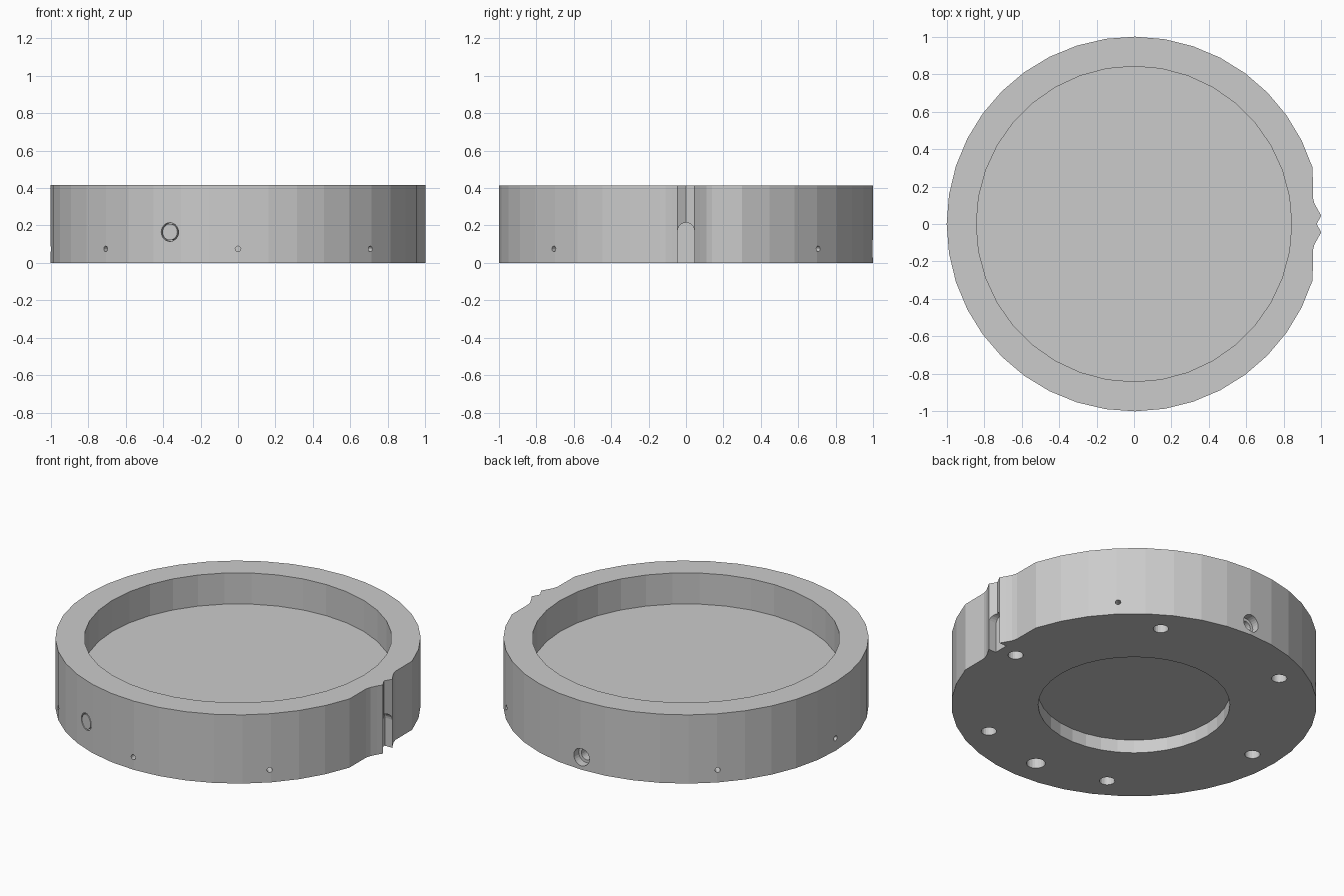
import bpy, bmesh
from math import radians, cos, sin, pi
from mathutils import Vector

if "Cube" in bpy.data.objects:
    bpy.data.objects.remove(bpy.data.objects["Cube"])

H = 0.415


def prism(name, outline, base, extrude):
    """Solid made by extruding a closed 3D outline along a vector."""
    bm = bmesh.new()
    face = bm.faces.new([bm.verts.new(Vector(p) + Vector(base)) for p in outline])
    new = bmesh.ops.extrude_face_region(bm, geom=[face])['geom']
    bmesh.ops.translate(bm, vec=extrude,
                        verts=[g for g in new if isinstance(g, bmesh.types.BMVert)])
    bmesh.ops.recalc_face_normals(bm, faces=bm.faces)
    me = bpy.data.meshes.new(name)
    bm.to_mesh(me)
    bm.free()
    ob = bpy.data.objects.new(name, me)
    bpy.context.collection.objects.link(ob)
    return ob


def circle(r, n):
    return [(r * cos(2 * pi * i / n), r * sin(2 * pi * i / n), 0) for i in range(n)]


def upright_hole(r, x, y, z0, z1, n=20):
    return prism("hole_cutter", circle(r, n), (x, y, z0), (0, 0, z1 - z0))


def side_hole(r, angle, z, depth, n=16):
    """Cutter drilled radially into the rim at an angle in degrees."""
    a = radians(angle)
    out, side = Vector((cos(a), sin(a), 0)), Vector((-sin(a), cos(a), 0))
    ring = [side * p[0] + Vector((0, 0, p[1])) for p in circle(r, n)]
    return prism("side_cutter", ring, out * 1.1 + Vector((0, 0, z)), -out * (0.1 + depth))


def cut(target, cutter):
    cutter.hide_render = True
    mod = target.modifiers.new("cut", 'BOOLEAN')
    mod.operation, mod.solver, mod.object = 'DIFFERENCE', 'EXACT', cutter
    bpy.context.view_layer.objects.active = target
    bpy.ops.object.modifier_apply(modifier=mod.name)
    bpy.data.objects.remove(cutter)


# Round body with a flattened key area on the +x side
start = 17.46
step = (360 - 2 * start) / 36
outline = [(cos(radians(start + step * i)), sin(radians(start + step * i)), 0)
           for i in range(37)]
key = [(0.955, 0.14), (0.963, 0.11), (0.982, 0.075), (1.0, 0.045)]
outline += [(x, -y, 0) for x, y in key] + [(0.975, 0, 0)]
outline += [(x, y, 0) for x, y in reversed(key)]
body = prism("ring_body", outline, (0, 0, 0), (0, 0, H))

# Top pocket and bottom recess
cut(body, upright_hole(0.842, 0, 0, 0.227, 0.6, 36))
cut(body, upright_hole(0.525, 0, 0, -0.1, 0.08, 36))

# Bolt holes in the underside, plus one larger hole at the front
for i in range(6):
    a = radians(60 * i)
    cut(body, upright_hole(0.042, 0.846 * cos(a), 0.846 * sin(a), -0.1, 0.18))
cut(body, upright_hole(0.052, 0, -0.836, -0.1, 0.18))

# Small radial holes around the rim
for angle in (45, 135, 180, 225, 270, 315):
    cut(body, side_hole(0.015, angle, 0.075, 0.06, 12))

# Stepped hole at the back
cut(body, side_hole(0.052, 90, 0.075, 0.05, 24))
cut(body, side_hole(0.034, 90, 0.075, 0.14, 24))

# Thin circular groove around a flush plug on the front
groove = side_hole(0.050, 248.6, 0.165, 0.03, 28)
cut(groove, side_hole(0.043, 248.6, 0.165, 0.2, 28))
cut(body, groove)

# Arched slot in the key area
arch = [(0, -0.045, -0.1), (0, 0.045, -0.1)]
arch += [(0, 0.045 * cos(pi * i / 10), 0.17 + 0.045 * sin(pi * i / 10)) for i in range(11)]
cut(body, prism("slot_cutter", arch, (0.95, 0, 0), (0.2, 0, 0)))
